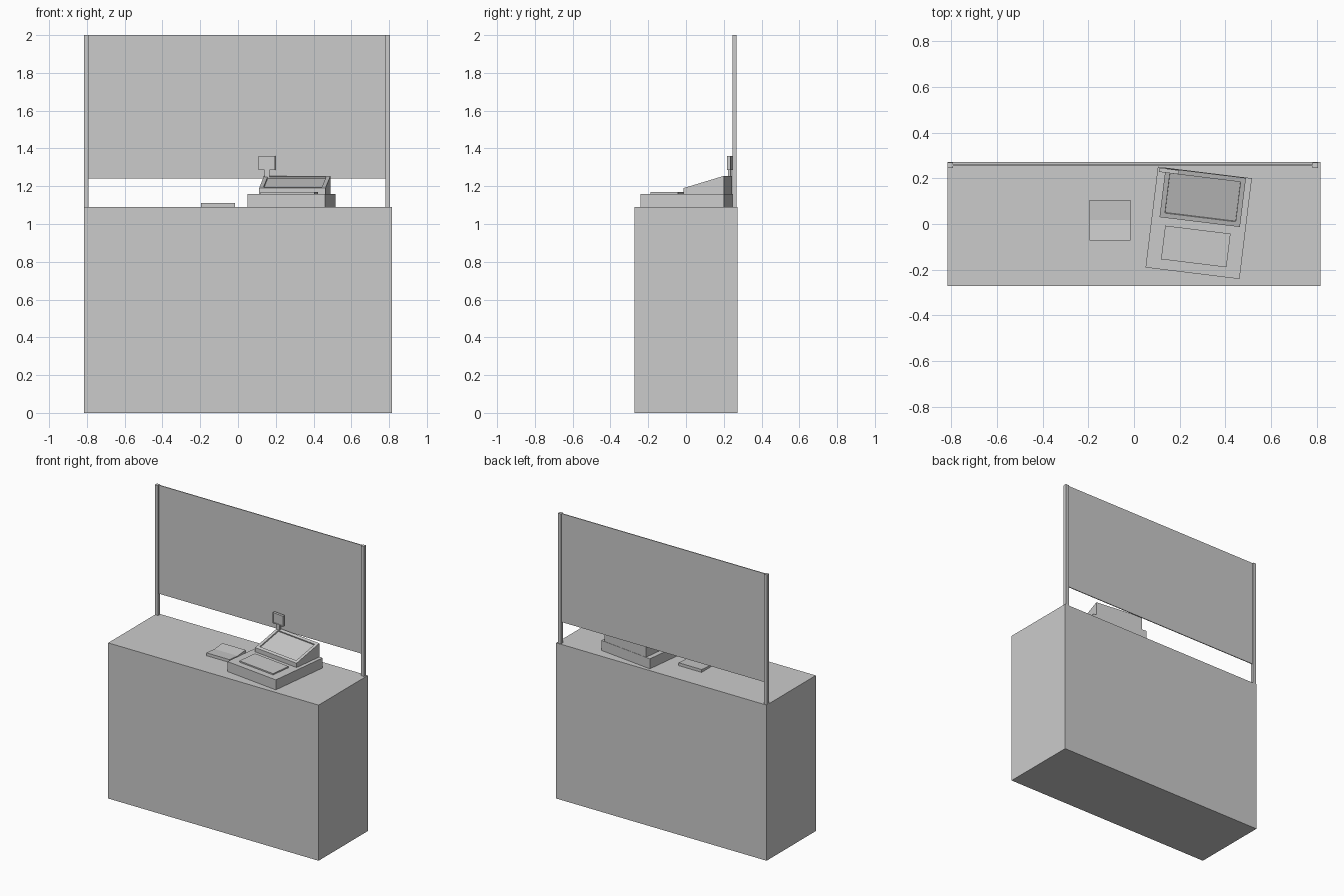
import bpy
import bmesh
import math
from mathutils import Matrix, Vector

cube = bpy.data.objects.get("Cube")
if cube:
    bpy.data.objects.remove(cube, do_unlink=True)

GREY = (0.6, 0.6, 0.6, 1.0)
mat = bpy.data.materials.new("plain_grey")
mat.use_nodes = True
mat.diffuse_color = GREY
mat.node_tree.nodes["Principled BSDF"].inputs["Base Color"].default_value = GREY

# Placement of the whole turned register
REGISTER = Matrix.Translation((0.283, 0.005, 0)) @ Matrix.Rotation(math.radians(-7), 4, 'Z')


def finish(name, bm, place=None):
    bmesh.ops.recalc_face_normals(bm, faces=bm.faces)
    if place:
        bm.transform(place)
    mesh = bpy.data.meshes.new(name)
    bm.to_mesh(mesh)
    bm.free()
    mesh.materials.append(mat)
    obj = bpy.data.objects.new(name, mesh)
    bpy.context.collection.objects.link(obj)
    return obj


def new_box(x, y, z):
    """Box mesh spanning the three (low, high) ranges."""
    bm = bmesh.new()
    bmesh.ops.create_cube(bm, size=1)
    for v in bm.verts:
        v.co = Vector([(r[0] + r[1]) / 2 + c * (r[1] - r[0]) for r, c in zip((x, y, z), v.co)])
    return bm


def box(name, x, y, z, place=None):
    return finish(name, new_box(x, y, z), place)


def extruded(profile, x):
    """Side profile of (y, z) points extruded along x."""
    bm = bmesh.new()
    face = bm.faces.new([bm.verts.new((x[0], y, z)) for y, z in profile])
    moved = bmesh.ops.extrude_face_region(bm, geom=[face])["geom"]
    bmesh.ops.translate(bm, vec=(x[1] - x[0], 0, 0),
                        verts=[g for g in moved if isinstance(g, bmesh.types.BMVert)])
    bmesh.ops.recalc_face_normals(bm, faces=bm.faces)
    return bm


def recess(bm, direction, border, depth):
    """Sink a bordered panel into the face that looks most along direction."""
    bm.normal_update()
    face = max(bm.faces, key=lambda f: f.normal.dot(Vector(direction)))
    bmesh.ops.inset_region(bm, faces=[face], thickness=border)
    bmesh.ops.inset_region(bm, faces=[face], thickness=0.001, depth=-depth)


# Counter
box("counter", (-0.815, 0.815), (-0.272, 0.272), (0, 1.09))

# Screen guard on two posts
for name, x in (("right_post", -0.803), ("left_post", 0.793)):
    box(name, (x - 0.012, x + 0.012), (0.245, 0.268), (1.09, 2))
box("guard_panel", (-0.803, 0.793), (0.254, 0.260), (1.24, 2))

# Shallow money tray, dipped across the middle
tray = [(-0.072, 1.09), (0.106, 1.09), (0.106, 1.11), (0.018, 1.102), (-0.072, 1.11)]
finish("money_tray", extruded(tray, (-0.195, -0.015)))

# Register: drawer base, raised key plate, sloped screen housing
box("register_base", (-0.207, 0.207), (-0.222, 0.222), (1.09, 1.16), REGISTER)
box("key_plate", (-0.144, 0.144), (-0.178, -0.03), (1.16, 1.169), REGISTER)
wedge = extruded([(0.004, 1.16), (0.22, 1.16), (0.22, 1.255), (0.004, 1.19)], (-0.173, 0.181))
recess(wedge, (0, -0.3, 1), 0.03, 0.008)
finish("screen_housing", wedge, REGISTER)

# Customer display on a short stem
box("display_stem", (-0.168, -0.143), (0.202, 0.216), (1.25, 1.288), REGISTER)
display = new_box((-0.2, -0.113), (0.2, 0.218), (1.285, 1.36))
recess(display, (0, -1, 0), 0.007, 0.004)
finish("customer_display", display, REGISTER)
